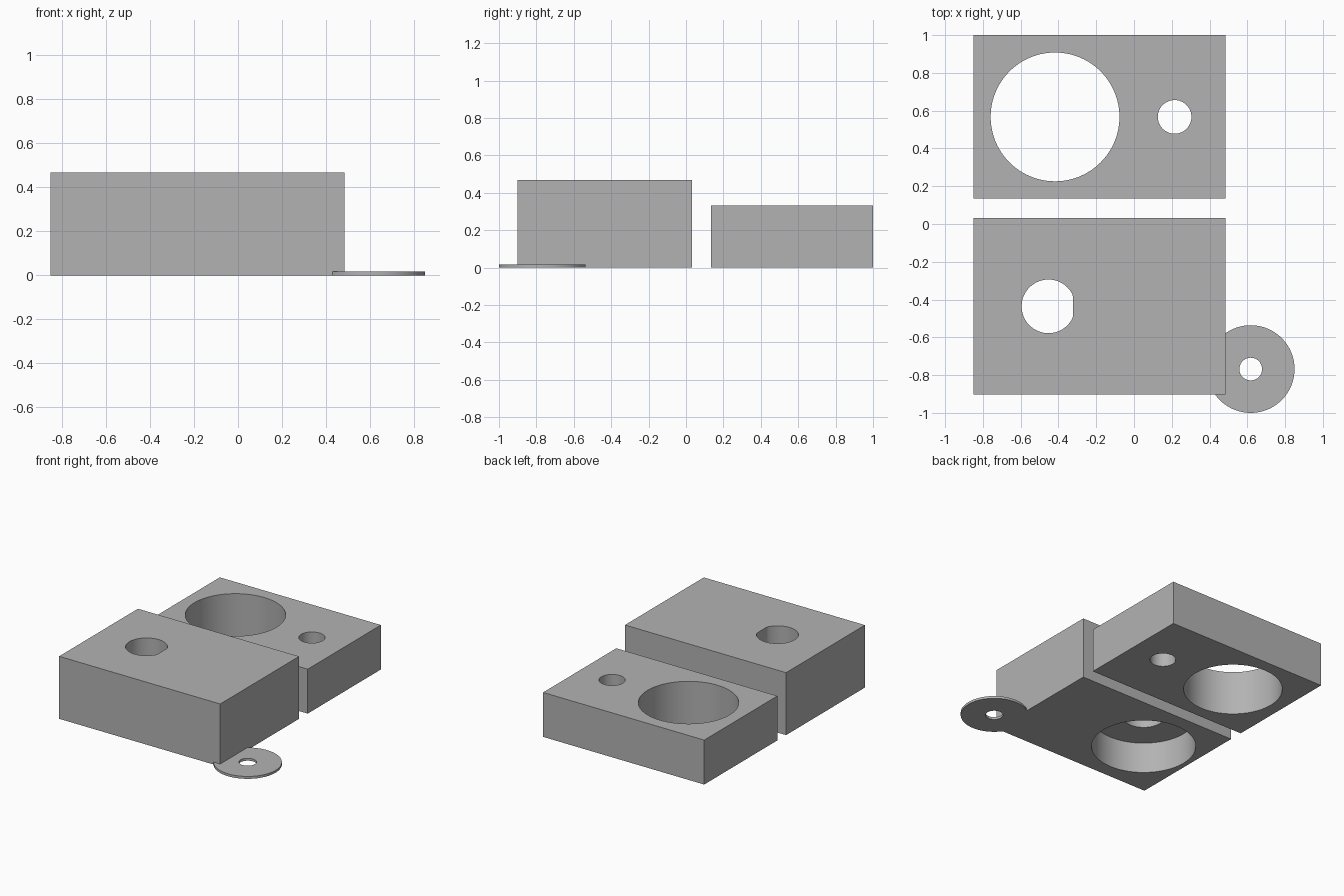
import bpy
import math

default = bpy.data.objects.get("Cube")
if default:
    bpy.data.objects.remove(default, do_unlink=True)

# One plain material for every part
grey = bpy.data.materials.new("plain grey")
grey.use_nodes = True
color = (0.45, 0.45, 0.45, 1.0)
grey.diffuse_color = color
grey.node_tree.nodes["Principled BSDF"].inputs["Base Color"].default_value = color


def block(name, x0, x1, y0, y1, height):
    """Rectangular block standing on the ground."""
    bpy.ops.mesh.primitive_cube_add(
        size=1, location=((x0 + x1) / 2, (y0 + y1) / 2, height / 2))
    obj = bpy.context.object
    obj.name = name
    obj.scale = (x1 - x0, y1 - y0, height)
    bpy.ops.object.transform_apply(location=False, rotation=False, scale=True)
    return obj


def cylinder(name, x, y, radius, z0, z1):
    """Upright cylinder between two heights."""
    bpy.ops.mesh.primitive_cylinder_add(
        vertices=96, radius=radius, depth=z1 - z0, location=(x, y, (z0 + z1) / 2))
    obj = bpy.context.object
    obj.name = name
    return obj


def cut(obj, cutter):
    """Subtract the cutter from the part and remove the cutter."""
    cutter.hide_render = True
    mod = obj.modifiers.new("hole", 'BOOLEAN')
    mod.operation = 'DIFFERENCE'
    mod.solver = 'EXACT'
    mod.object = cutter
    bpy.context.view_layer.objects.active = obj
    bpy.ops.object.modifier_apply(modifier=mod.name)
    bpy.data.objects.remove(cutter, do_unlink=True)


def finish(obj):
    """Assign the material and smooth the round walls only."""
    obj.data.materials.clear()
    obj.data.materials.append(grey)
    bpy.ops.object.select_all(action='DESELECT')
    obj.select_set(True)
    bpy.context.view_layer.objects.active = obj
    bpy.ops.object.shade_smooth_by_angle(angle=math.radians(30))


left, right = -0.851, 0.484

# Taller front block: wide blind pocket below, D-shaped shaft hole above
front_block = block("front_block", left, right, -0.902, 0.031, 0.468)
hole_x, hole_y = -0.453, -0.436
cut(front_block, cylinder("pocket_cutter", hole_x, hole_y, 0.36, -0.1, 0.234))
shaft = cylinder("shaft_cutter", hole_x, hole_y, 0.142, 0.15, 0.6)
flat = 0.129
for v in shaft.data.vertices:
    if v.co.x > flat:
        v.co.y *= math.sqrt(0.142 ** 2 - flat ** 2) / 0.142 if abs(v.co.y) > 0.0594 else 1
        v.co.x = flat
cut(front_block, shaft)
finish(front_block)

# Lower rear block with a large and a small through hole
rear_block = block("rear_block", left, right, 0.134, 1.0, 0.333)
for x, radius in ((-0.418, 0.341), (0.215, 0.089)):
    cut(rear_block, cylinder("hole_cutter", x, 0.567, radius, -0.1, 0.5))
finish(rear_block)

# Thin washer partly beneath the corner of the front block
washer = cylinder("washer", 0.618, -0.768, 0.232, 0.0, 0.018)
cut(washer, cylinder("washer_cutter", 0.618, -0.768, 0.06, -0.1, 0.1))
finish(washer)
